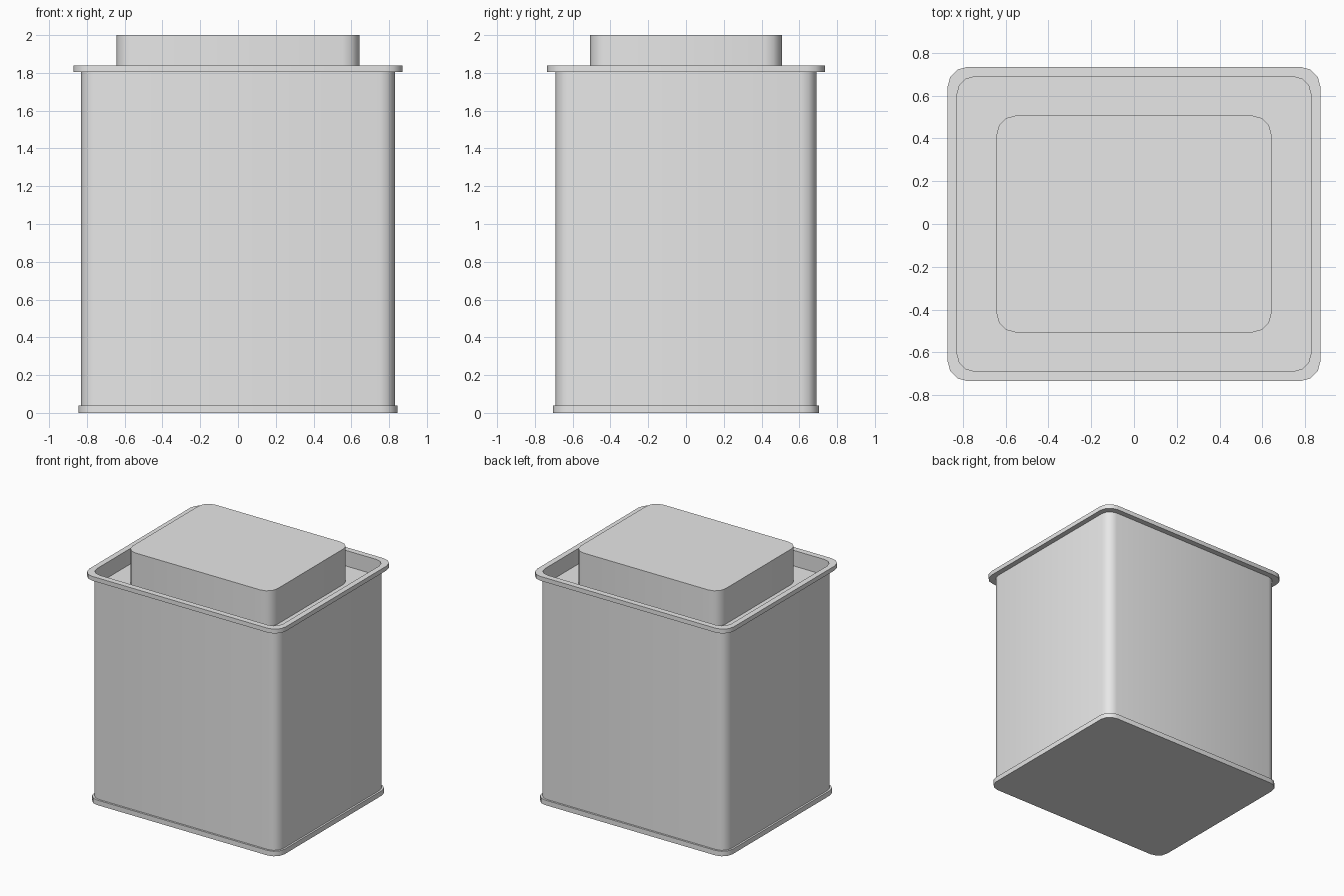
import bpy, bmesh, math

cube = bpy.data.objects.get("Cube")
if cube:
    bpy.data.objects.remove(cube, do_unlink=True)

grey = bpy.data.materials.new("light grey metal")
grey.use_nodes = True
COLOUR = (0.8, 0.8, 0.8, 1)
grey.diffuse_color = COLOUR
grey.node_tree.nodes["Principled BSDF"].inputs["Base Color"].default_value = COLOUR


def rounded_rect(hx, hy, r, segments=3):
    """Counter-clockwise outline of a rectangle with rounded corners."""
    pts = []
    for i, (sx, sy) in enumerate(((1, 1), (-1, 1), (-1, -1), (1, -1))):
        for s in range(segments + 1):
            a = math.radians(90 * (i + s / segments))
            pts.append((sx * (hx - r) + r * math.cos(a),
                        sy * (hy - r) + r * math.sin(a)))
    return pts


def loft(name, rings):
    """Skin rings of (half width, half depth, corner radius, height), capped at both ends."""
    bm = bmesh.new()
    loops = [[bm.verts.new((x, y, z)) for x, y in rounded_rect(hx, hy, r)]
             for hx, hy, r, z in rings]
    for low, high in zip(loops, loops[1:]):
        n = len(low)
        for i in range(n):
            j = (i + 1) % n
            bm.faces.new((low[i], low[j], high[j], high[i]))
    bm.faces.new(loops[0][::-1])
    bm.faces.new(loops[-1])
    mesh = bpy.data.meshes.new(name)
    bm.to_mesh(mesh)
    bm.free()
    mesh.materials.append(grey)
    obj = bpy.data.objects.new(name, mesh)
    bpy.context.collection.objects.link(obj)
    bpy.ops.object.select_all(action='DESELECT')
    obj.select_set(True)
    bpy.context.view_layer.objects.active = obj
    bpy.ops.object.shade_smooth_by_angle(angle=math.radians(40))
    return obj


FLOOR = 1.715

# Container: foot flange, tall wall, top rim and recessed floor
loft("container_body", [
    (0.845, 0.705, 0.09, 0), (0.845, 0.705, 0.09, 0.04),
    (0.83, 0.69, 0.08, 0.04), (0.83, 0.69, 0.08, 1.805),
    (0.872, 0.735, 0.095, 1.805), (0.872, 0.735, 0.095, 1.84),
    (0.827, 0.688, 0.08, 1.84), (0.827, 0.688, 0.08, FLOOR),
])

# Raised lid block standing in the recess
loft("lid_block", [(0.643, 0.507, 0.09, FLOOR), (0.643, 0.507, 0.09, 2)])
